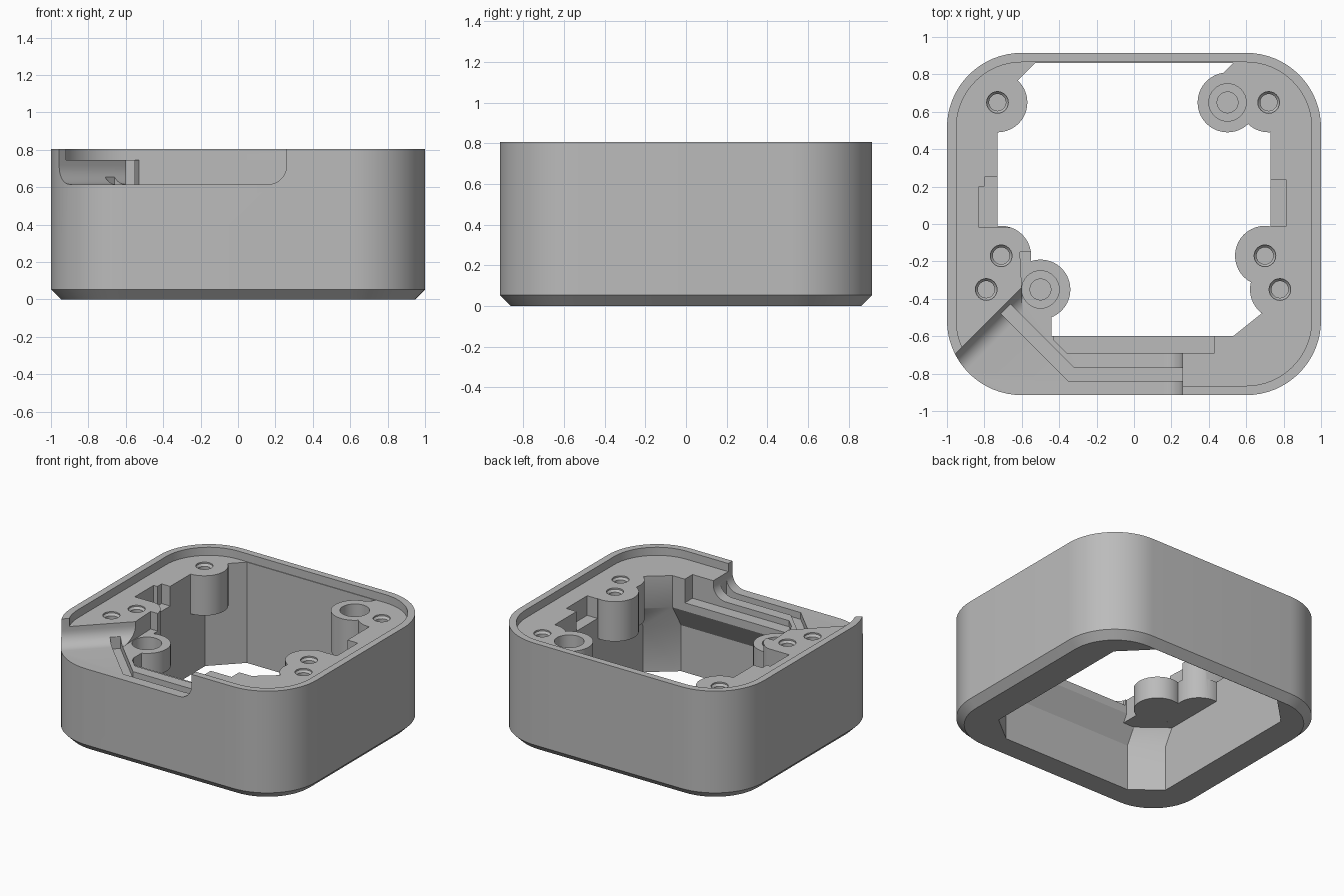
import bpy, bmesh, math

if "Cube" in bpy.data.objects:
    bpy.data.objects.remove(bpy.data.objects["Cube"], do_unlink=True)

grey = bpy.data.materials.new("plain grey")
grey.use_nodes = True
grey.diffuse_color = (0.5, 0.5, 0.5, 1)
grey.node_tree.nodes["Principled BSDF"].inputs["Base Color"].default_value = (0.5, 0.5, 0.5, 1)


def loft(name, layers):
    """Solid through stacked (outline, height) layers with equal point counts."""
    bm = bmesh.new()
    rings = [[bm.verts.new((x, y, z)) for x, y in pts] for pts, z in layers]
    n = len(rings[0])
    for low, high in zip(rings, rings[1:]):
        for i in range(n):
            j = (i + 1) % n
            bm.faces.new((low[i], low[j], high[j], high[i]))
    bm.faces.new(rings[0])
    bm.faces.new(rings[-1])
    bmesh.ops.recalc_face_normals(bm, faces=bm.faces)
    mesh = bpy.data.meshes.new(name)
    bm.to_mesh(mesh)
    bm.free()
    mesh.materials.append(grey)
    ob = bpy.data.objects.new(name, mesh)
    bpy.context.collection.objects.link(ob)
    return ob


def prism(name, pts, z0, z1):
    return loft(name, [(pts, z0), (pts, z1)])


def circle(x, y, r, n=40):
    return [(x + r * math.cos(2 * math.pi * i / n), y + r * math.sin(2 * math.pi * i / n)) for i in range(n)]


def rounded(inset, steps=16):
    """Rounded rectangle of the case footprint, moved inward."""
    r, pts = 0.4 - inset, []
    for k, (sx, sy) in enumerate(((1, 1), (-1, 1), (-1, -1), (1, -1))):
        for i in range(steps + 1):
            a = math.pi / 2 * (k + i / steps)
            pts.append((sx * 0.6 + r * math.cos(a), sy * 0.515 + r * math.sin(a)))
    return pts


def rect(x0, x1, y0, y1):
    return [(x0, y0), (x1, y0), (x1, y1), (x0, y1)]


def combine(tool, operation):
    mod = case.modifiers.new(tool.name, "BOOLEAN")
    mod.operation, mod.solver, mod.object = operation, "EXACT", tool
    bpy.context.view_layer.objects.active = case
    bpy.ops.object.modifier_apply(modifier=mod.name)
    bpy.data.objects.remove(tool, do_unlink=True)


def cut(tool):
    combine(tool, "DIFFERENCE")


def add(tool):
    combine(tool, "UNION")


# Outer shell with chamfered base
case = loft("case", [(rounded(0.053), 0), (rounded(0), 0.053), (rounded(0), 0.805)])


# Through opening, with an overhanging front ledge
def opening(front):
    c = front + 0.16
    return [(0.53, front), (0.73, c), (0.73, 0.66), (0.53, 0.86),
            (-0.53, 0.86), (-0.73, 0.66), (-0.73, c), (-0.53, front)]


cut(loft("opening", [(opening(-0.7), -0.1), (opening(-0.7), 0.34),
                     (opening(-0.6), 0.51), (opening(-0.6), 1)]))

# Screw bosses and the webs joining them to the walls
screws = [(-0.73, 0.65), (0.72, 0.65), (-0.71, -0.17), (0.7, -0.17), (-0.79, -0.35), (0.78, -0.35)]
pockets = [(0.5, 0.65), (-0.5, -0.35)]
for x, y in screws + pockets:
    add(prism("boss", circle(x, y, 0.16), 0.451, 0.79))
add(prism("back_web", [(0.54, 0.87), (0.47, 0.8), (0.5, 0.6), (0.64, 0.52), (0.78, 0.6), (0.78, 0.8)], 0.453, 0.785))
add(prism("front_web", [(-0.44, -0.65), (-0.44, -0.4), (-0.6, -0.2), (-0.78, -0.2), (-0.78, -0.65)], 0.453, 0.785))

# Seat inside the rim
cut(prism("rim_seat", rounded(0.05), 0.745, 1))


# Cable notch with filleted ends, cut through the front and the right corner
def notch(d):
    s = 0.26 - 1.414 * d
    return [(-1.3, -1.3 + s), (-1.3, -1.7), (0.26 - d, -1.7), (0.26 - d, -0.55),
            (-0.3, -0.55), (-0.3, -0.15), (-0.61, -0.15), (-0.6, -0.6 + s)]


R, steps = 0.1, 8
layers = []
for i in range(steps + 1):
    a = math.pi / 2 * i / steps
    layers.append((notch(R * (1 - math.sin(a))), 0.615 + R * (1 - math.cos(a))))
cut(loft("notch", layers + [(notch(0), 1)]))

# Seal groove and inner ledge in the notch floor
cut(prism("groove", [(0.258, -0.84), (0.258, -0.77), (-0.32, -0.77), (-0.66, -0.43),
                     (-0.71, -0.48), (-0.35, -0.84)], 0.565, 0.7))
cut(prism("ledge", [(0.43, -0.69), (0.43, -0.5), (-0.43, -0.5), (-0.43, -0.62), (-0.36, -0.69)], 0.57, 1))

# Side recesses
cut(prism("right_recess", rect(-0.83, -0.6, -0.02, 0.2), 0.6, 1))
cut(prism("right_recess_step", rect(-0.8, -0.6, 0.1, 0.25), 0.6, 1))
cut(prism("left_recess", rect(0.6, 0.815, -0.01, 0.235), 0.6, 1))

# Screw holes with countersinks, and wide magnet pockets
for x, y in screws:
    cut(loft("screw_hole", [(circle(x, y, r, 24), z) for r, z in
                            ((0.045, 0.5), (0.045, 0.72), (0.058, 0.735), (0.058, 0.9))]))
for (x, y), top in zip(pockets, (0.745, 0.615)):
    cut(prism("pocket", circle(x, y, 0.1, 32), top - 0.1, 0.9))
    cut(prism("pocket_bore", circle(x, y, 0.056, 24), top - 0.14, 0.9))

# Smooth rounded walls, crisp edges
bpy.ops.object.select_all(action="DESELECT")
case.select_set(True)
bpy.context.view_layer.objects.active = case
bpy.ops.object.shade_smooth_by_angle(angle=math.radians(30))
